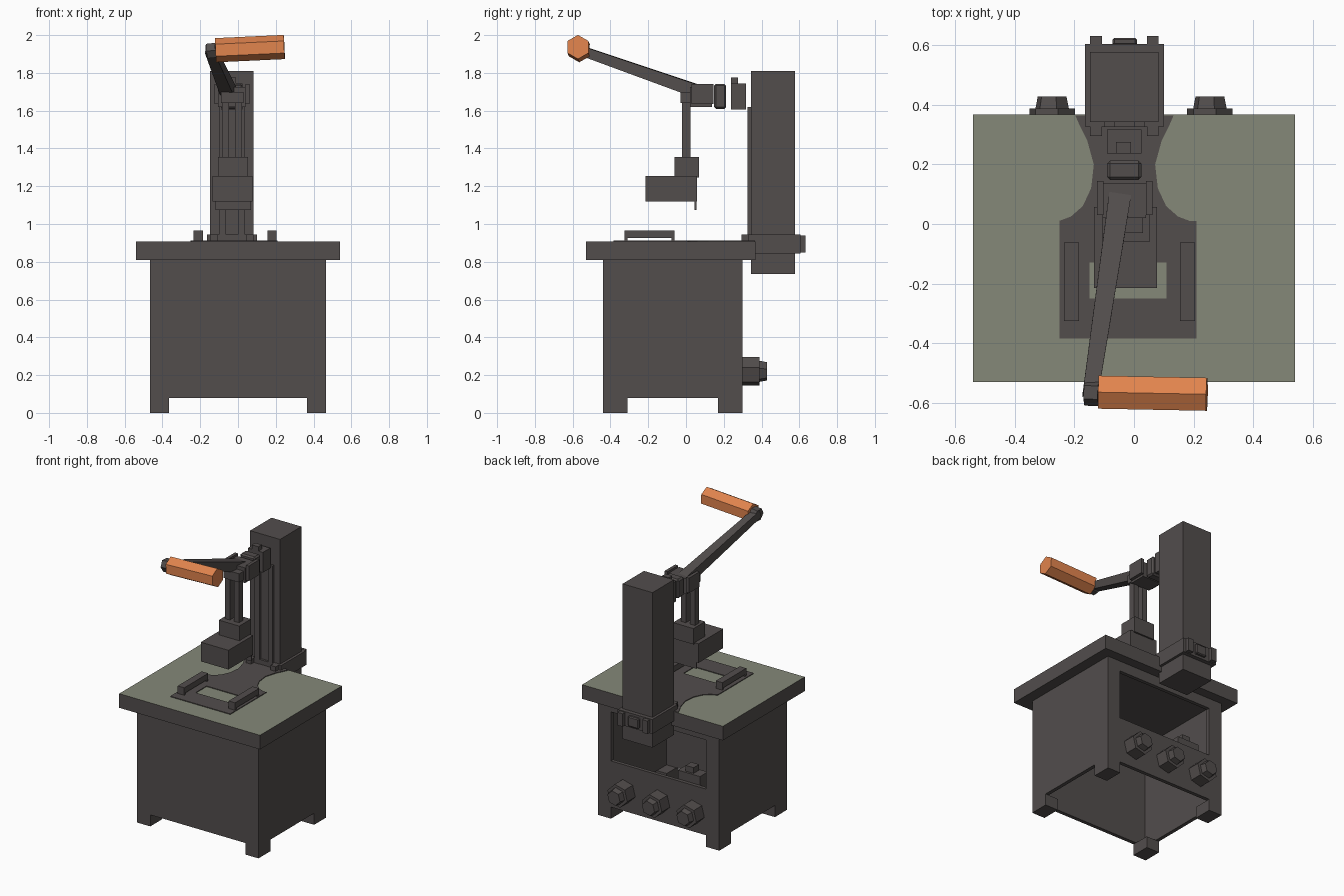
import bpy, bmesh, math
from mathutils import Vector

cube = bpy.data.objects.get("Cube")
if cube:
    bpy.data.objects.remove(cube, do_unlink=True)


def material(name, rgb):
    m = bpy.data.materials.new(name)
    m.use_nodes = True
    m.diffuse_color = (*rgb, 1)
    m.node_tree.nodes["Principled BSDF"].inputs["Base Color"].default_value = (*rgb, 1)
    return m


STEEL = material("dark steel", (0.085, 0.075, 0.073))
GREEN = material("sage green", (0.235, 0.25, 0.19))
ORANGE = material("orange grip", (0.75, 0.23, 0.075))


def finish(name, bm, mats):
    bmesh.ops.recalc_face_normals(bm, faces=bm.faces)
    me = bpy.data.meshes.new(name)
    bm.to_mesh(me)
    bm.free()
    for m in mats:
        me.materials.append(m)
    ob = bpy.data.objects.new(name, me)
    bpy.context.collection.objects.link(ob)
    return ob


def box(name, x, y, z, mat=STEEL, bevel=0):
    """Box from (min, max) pairs on each axis."""
    bm = bmesh.new()
    bmesh.ops.create_cube(bm, size=1)
    for v in bm.verts:
        v.co = Vector([r[0] if c < 0 else r[1] for c, r in zip(v.co, (x, y, z))])
    ob = finish(name, bm, [mat])
    if bevel:
        mod = ob.modifiers.new("edge", "BEVEL")
        mod.width, mod.segments = bevel, 1
    return ob


def bar(name, a, b, r1, r2, sides, mat=STEEL, turn=0.0, squash=1.0):
    """Tapered prism between two points."""
    a, b = Vector(a), Vector(b)
    axis = (b - a).normalized()
    up = Vector((0, 0, 1)) if abs(axis.z) < 0.9 else Vector((0, 1, 0))
    side = axis.cross(up).normalized()
    up = side.cross(axis)
    bm = bmesh.new()
    rings = []
    for p, r in ((a, r1), (b, r2)):
        ring = []
        for i in range(sides):
            t = turn + math.tau * i / sides
            ring.append(bm.verts.new(p + side * r * math.cos(t) + up * r * squash * math.sin(t)))
        rings.append(ring)
        bm.faces.new(ring)
    for i in range(sides):
        j = (i + 1) % sides
        bm.faces.new((rings[0][i], rings[0][j], rings[1][j], rings[1][i]))
    return finish(name, bm, [mat])


# Hollow cabinet, open underneath, with a window in the back
W, F, B, T = 0.465, -0.44, 0.30, 0.025
box("cabinet_front", (-W, W), (F, F + T), (0.08, 0.81))
for s, side in ((-1, "right"), (1, "left")):
    xs = sorted((s * W, s * (W - T)))
    leg = sorted((s * W, s * (W - 0.1)))
    box(f"cabinet_side_{side}", xs, (F, B), (0.08, 0.81))
    box(f"back_post_{side}", leg, (B - T, B), (0.08, 0.81))
    box(f"front_foot_{side}", leg, (F, F + 0.13), (0, 0.08))
    box(f"back_foot_{side}", leg, (B - 0.13, B), (0, 0.08))
box("back_panel", (-0.37, 0.37), (B - T, B), (0.08, 0.40))
box("back_header", (-0.37, 0.37), (B - T, B), (0.74, 0.81))
box("inner_bracket", (-0.30, -0.13), (0.19, 0.275), (0.36, 0.46))
box("inner_bracket_tab", (-0.24, -0.18), (0.20, 0.26), (0.46, 0.50))

# Three adjusting bolts on the back
for i, x in enumerate((-0.275, -0.01, 0.255)):
    bar(f"bolt_collar_{i}", (x, B, 0.22), (x, 0.388, 0.22), 0.079, 0.079, 6, turn=math.radians(15))
    bar(f"bolt_head_{i}", (x, 0.388, 0.22), (x, 0.428, 0.22), 0.058, 0.05, 6, turn=math.radians(15))

# Table top, green on its upper face
top = box("table_top", (-0.54, 0.54), (-0.53, 0.367), (0.81, 0.908))
top.data.materials.append(GREEN)
for f in top.data.polygons:
    f.material_index = 1 if f.normal.z > 0.5 else 0

# Base plate: a frame with a window and a flared neck running to the column
Z = (0.905, 0.913)
box("plate_left", (0.11, 0.21), (-0.385, 0.01), Z)
box("plate_right", (-0.25, -0.15), (-0.385, 0.01), Z)
box("plate_front", (-0.15, 0.11), (-0.385, -0.25), Z)
box("plate_back", (-0.15, 0.11), (-0.13, 0.01), Z)
flare = [(0.365, 0.165), (0.33, 0.15), (0.28, 0.125), (0.2, 0.103),
         (0.12, 0.112), (0.06, 0.14), (0.025, 0.18), (0.01, 0.22)]
CX = -0.032
bm = bmesh.new()
outline = [(CX + w, y) for y, w in flare] + [(CX - w, y) for y, w in reversed(flare)]
face = bm.faces.new([bm.verts.new((x, y, Z[0])) for x, y in outline])
ext = bmesh.ops.extrude_face_region(bm, geom=[face])
for v in ext["geom"]:
    if isinstance(v, bmesh.types.BMVert):
        v.co.z = Z[1]
finish("plate_neck", bm, [STEEL])
for side, x in (("right", -0.235), ("left", 0.155)):
    box(f"work_rail_{side}", (x, x + 0.05), (-0.325, -0.062), (0.925, 0.965))
    for n, y in (("front", -0.325), ("back", -0.077)):
        box(f"rail_post_{n}_{side}", (x, x + 0.05), (y, y + 0.015), (0.91, 0.926))

# Column with its clamp and guide strips
box("column", (-0.147, 0.082), (0.343, 0.577), (0.735, 1.81))
box("column_clamp", (-0.165, 0.10), (0.328, 0.605), (0.845, 0.945))
box("clamp_lock", (-0.072, 0.01), (0.60, 0.625), (0.86, 0.93), bevel=0.006)
for side, s in (("right", -1), ("left", 1)):
    mid = CX + s * 0.095
    box(f"clamp_back_lug_{side}", (mid - 0.02, mid + 0.02), (0.60, 0.632), (0.85, 0.94))
    box(f"clamp_front_lug_{side}", (mid - 0.02, mid + 0.02), (0.295, 0.33), (0.908, 0.945))
    mid = CX + s * 0.05
    box(f"guide_strip_{side}", (mid - 0.018, mid + 0.018), (0.326, 0.345), (0.91, 1.62))

# Hinge blocks between column and lever
box("hinge_mount", (-0.09, 0.025), (0.237, 0.318), (1.605, 1.745))
box("hinge_mount_tab", (-0.06, -0.01), (0.237, 0.275), (1.745, 1.775))
box("hinge_link", (-0.09, 0.025), (0.148, 0.213), (1.61, 1.742), bevel=0.01)
box("hinge_knuckle", (-0.105, 0.04), (0.02, 0.137), (1.62, 1.725))
for side, x in (("right", -0.125), ("left", 0.04)):
    box(f"hinge_cheek_{side}", (x, x + 0.022), (0.03, 0.145), (1.635, 1.74))
box("rod_bridge", (-0.09, 0.03), (-0.03, 0.03), (1.64, 1.70))

# Lever arm with hexagonal grip
bar("lever_arm", (-0.045, 0.11, 1.685), (-0.147, -0.575, 1.925), 0.053, 0.037, 4,
    turn=math.pi / 4, squash=0.95)
bar("lever_end", (-0.165, -0.565, 1.915), (-0.118, -0.567, 1.92), 0.045, 0.045, 6)
bar("grip", (-0.118, -0.565, 1.92), (0.245, -0.572, 1.937), 0.064, 0.064, 6, ORANGE,
    turn=math.pi / 6)

# Press head hung on two rods
for side, s in (("right", -1), ("left", 1)):
    mid = CX + s * 0.035
    box(f"press_rod_{side}", (mid - 0.019, mid + 0.019), (-0.02, 0.025), (1.35, 1.66))
box("press_neck", (-0.105, 0.052), (-0.06, 0.068), (1.245, 1.355))
box("press_head", (-0.135, 0.077), (-0.215, 0.057), (1.12, 1.253))
box("press_skirt", (-0.118, 0.07), (0.046, 0.056), (1.075, 1.125))
